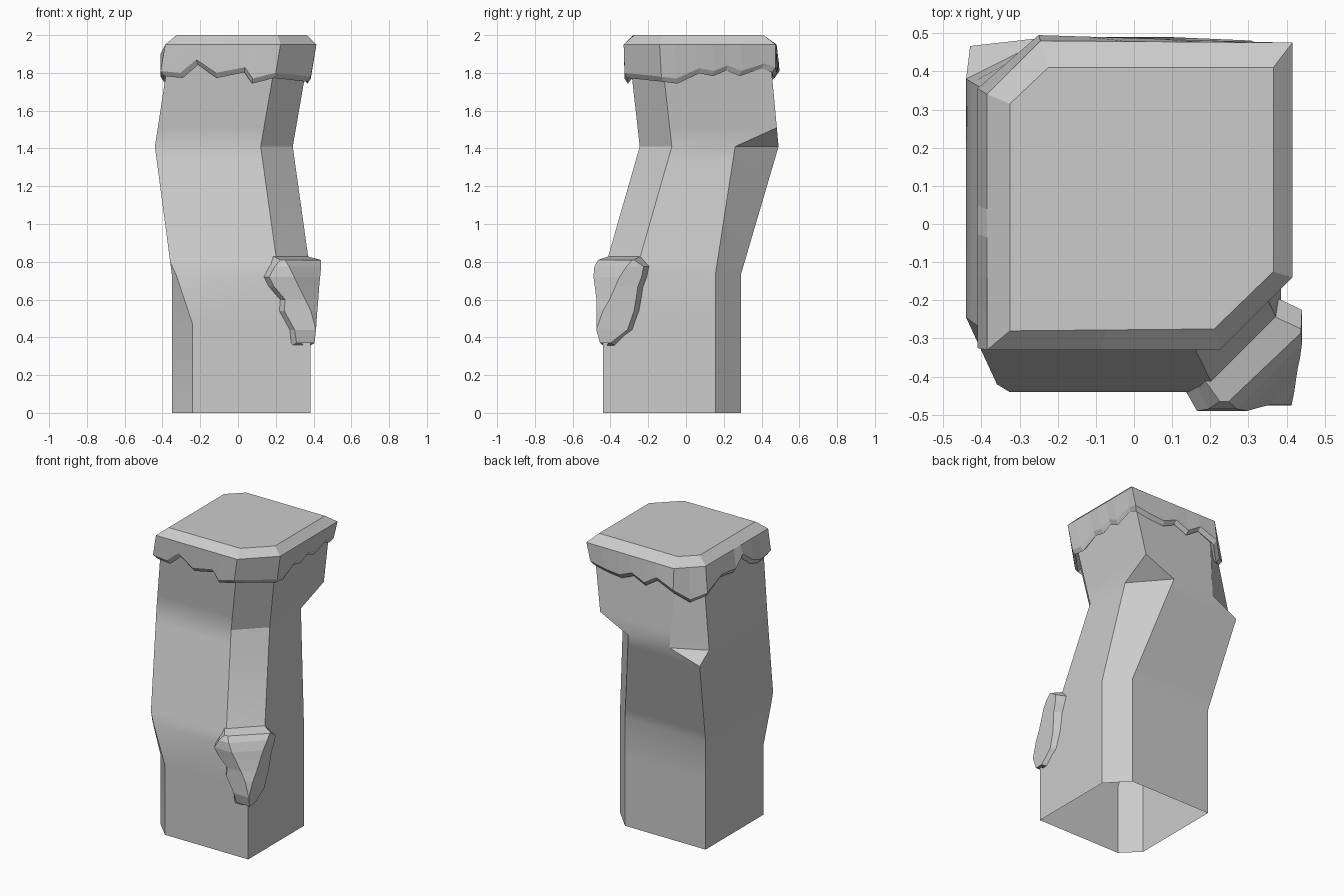
import bpy, bmesh, math

if "Cube" in bpy.data.objects:
    bpy.data.objects.remove(bpy.data.objects["Cube"])


def interp(keys, z):
    """Piecewise linear lookup: keys = [(z, values...)]."""
    if z <= keys[0][0]:
        return keys[0][1:]
    for a, b in zip(keys, keys[1:]):
        if z <= b[0]:
            t = (z - a[0]) / (b[0] - a[0])
            return [p + (q - p) * t for p, q in zip(a[1:], b[1:])]
    return keys[-1][1:]


def loft(name, rings, cap_start, cap_end, smooth=None, dissolve=False):
    """Skin closed rings of equal point count, merging collapsed points."""
    bm = bmesh.new()
    vs = [[bm.verts.new(p) for p in r] for r in rings]
    n = len(rings[0])
    for a, b in zip(vs, vs[1:]):
        for i in range(n):
            j = (i + 1) % n
            bm.faces.new((a[i], a[j], b[j], b[i]))
    if cap_start:
        bm.faces.new(vs[0][::-1])
    if cap_end:
        bm.faces.new(vs[-1])
    bmesh.ops.remove_doubles(bm, verts=bm.verts, dist=0.0005)
    if dissolve:
        bmesh.ops.dissolve_limit(bm, angle_limit=math.radians(1),
                                 verts=bm.verts, edges=bm.edges)
    bmesh.ops.recalc_face_normals(bm, faces=bm.faces)
    me = bpy.data.meshes.new(name)
    bm.to_mesh(me)
    bm.free()
    ob = bpy.data.objects.new(name, me)
    bpy.context.collection.objects.link(ob)
    if smooth:
        bpy.ops.object.select_all(action='DESELECT')
        ob.select_set(True)
        bpy.context.view_layer.objects.active = ob
        bpy.ops.object.shade_smooth_by_angle(angle=math.radians(smooth))
    return ob


# Bent column, open at the bottom: side limits and corner chamfers by height
LIMITS = [(0, -.35, .385, -.44, .29), (.73, -.35, .385, -.44, .29),
          (1.41, -.44, .29, -.245, .49), (1.9, -.365, .375, -.3, .445)]
FL = [(.47, .11, .11), (.8, 0, 0)]
FR = [(.47, 0, 0), (.8, .17, .17)]
BR = [(.73, .13, .135), (1.41, .2, .23), (1.51, 0, 0)]
BL = [(1.33, 0, 0), (1.41, .22, .11), (1.9, .13, .11)]


def column_ring(z):
    x0, x1, y0, y1 = interp(LIMITS, z)
    (a, b), (c, d), (e, f), (g, h) = [interp(k, z) for k in (FL, FR, BR, BL)]
    pts = [(x0, y0 + b), (x0 + a, y0), (x1 - c, y0), (x1, y0 + d),
           (x1, y1 - f), (x1 - e, y1), (x0 + g, y1), (x0, y1 - h)]
    return [(x, y, z) for x, y in pts]


loft("column", [column_ring(z) for z in (0, .47, .73, .8, 1.33, 1.41, 1.51, 1.9)],
     False, True, smooth=25)

# Cap: six corners at the top, rim and lower edge
TOP = [(-.325, -.28), (.21, -.275), (.365, -.125), (.365, .41), (-.225, .41), (-.325, .315)]
RIM = [(-.385, -.33), (.225, -.33), (.415, -.14), (.415, .475), (-.245, .48), (-.385, .34)]
LOW = [(-.41, -.325), (.2, -.325), (.385, -.13), (.385, .475), (-.25, .495), (-.41, .355)]
# Ragged lower edge: (position along each side, height)
JAG = [[(0, 1.81), (.17, 1.80), (.31, 1.87), (.48, 1.80), (.73, 1.83), (.8, 1.77)],
       [(0, 1.80)],
       [(0, 1.78), (.13, 1.77), (.33, 1.825), (.46, 1.81), (.58, 1.84), (.7, 1.81), (.9, 1.85)],
       [(0, 1.83), (.17, 1.81), (.35, 1.80), (.5, 1.84), (.65, 1.80), (.8, 1.86)],
       [(0, 1.81), (.5, 1.74)],
       [(0, 1.78), (.23, 1.85), (.45, 1.83), (.56, 1.90), (.72, 1.82), (.85, 1.79)]]


def cap_ring(corners, scale=1, z=None, drop=0):
    cx, cy = 0, .07
    ring = []
    for i, side in enumerate(JAG):
        (ax, ay), (bx, by) = corners[i], corners[(i + 1) % 6]
        for t, h in side:
            x, y = ax + (bx - ax) * t, ay + (by - ay) * t
            ring.append((cx + (x - cx) * scale, cy + (y - cy) * scale,
                         h - drop if z is None else z))
    return ring


loft("cap", [cap_ring(TOP, z=2), cap_ring(RIM, z=1.95), cap_ring(LOW),
             cap_ring(LOW, .955, drop=.027), cap_ring(LOW, .88, drop=-.01)],
     True, False, dissolve=True)

# Raised patch wrapped around the front right corner
# (z, left x, front y, right x, right y)
PATCH = [(.37, .31, -.455, .405, -.40), (.44, .30, -.475, .413, -.31),
         (.54, .245, -.474, .42, -.275), (.60, .25, -.474, .425, -.265),
         (.67, .19, -.483, .43, -.255), (.72, .165, -.49, .435, -.235),
         (.775, .195, -.485, .44, -.225), (.81, .225, -.465, .438, -.275)]
rings = []
for z, xl, yf, xr, yr in PATCH:
    c = max(0, (z - .48) / .33) * .19
    xa, yb = max(xl + .01, xr - c), min(yr - .01, yf + c)
    zi = z + {.37: -.02, .81: .02}.get(z, 0)
    k = interp(FR, z)[0]
    x1, y0 = interp(LIMITS, z)[1:3]
    x1, y0 = x1 - .012, y0 + .012
    rings.append([(xl, yf, z), (xa, yf, z), (xr, yb, z), (xr, yr, z),
                  (x1, yr + .035, zi), (x1, y0 + k, zi),
                  (x1 - k, y0, zi), (min(xl - .035, x1 - k - .01), y0, zi)])
loft("corner_patch", rings, True, True)
